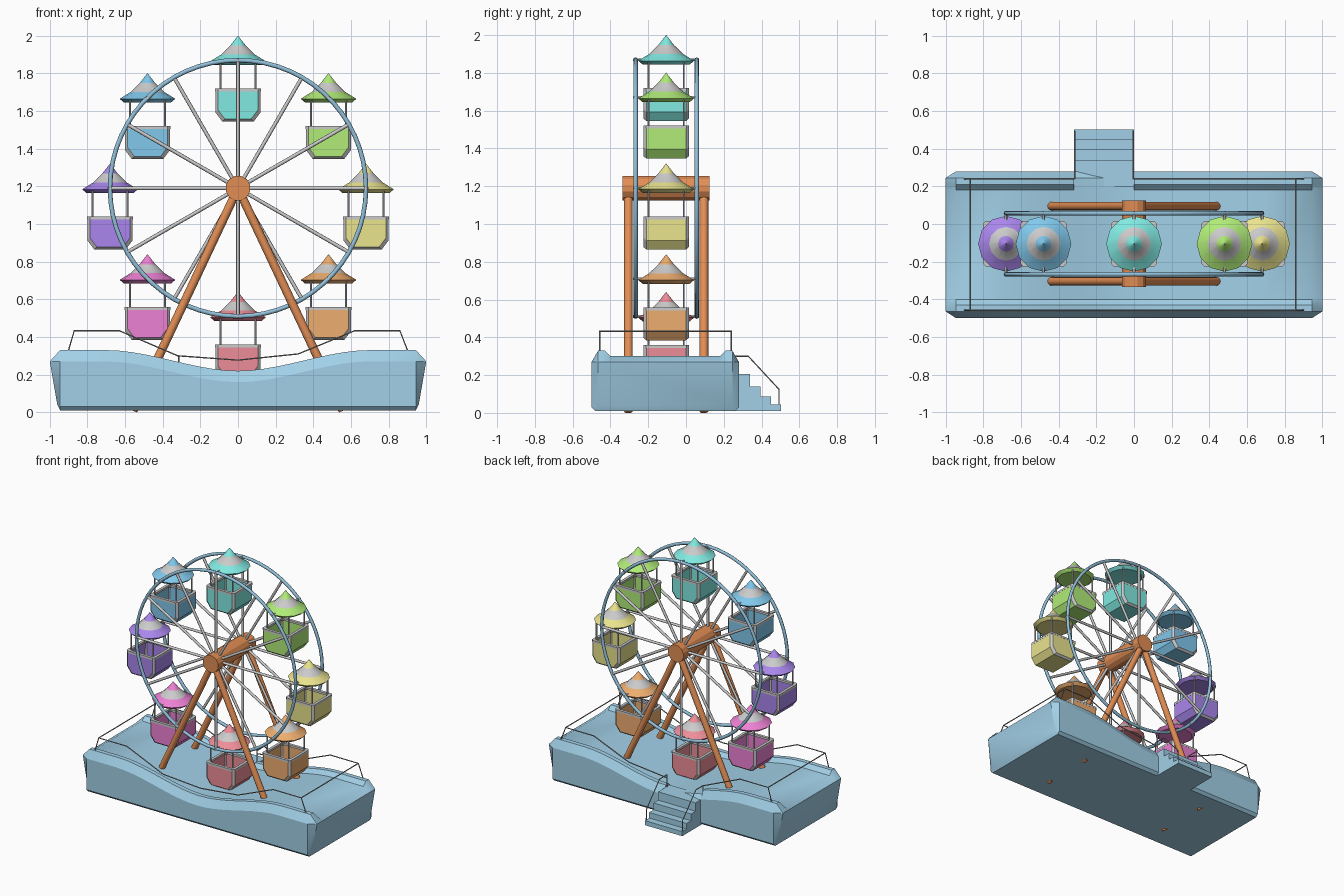
import bpy, bmesh, math
from mathutils import Vector

if "Cube" in bpy.data.objects:
    bpy.data.objects.remove(bpy.data.objects["Cube"])

CY, CZ, R = -0.105, 1.19, 0.68        # wheel centre and radius
RING_Y = (CY - 0.162, CY + 0.162)


def material(name, rgb):
    m = bpy.data.materials.new(name)
    m.diffuse_color = (*rgb, 1)
    m.use_nodes = True
    m.node_tree.nodes["Principled BSDF"].inputs["Base Color"].default_value = m.diffuse_color
    return m


BLUE = material("base_blue", (0.36, 0.63, 0.80))
RINGBLUE = material("ring_blue", (0.29, 0.53, 0.70))
ORANGE = material("support_orange", (0.76, 0.27, 0.09))
GREY = material("trim_grey", (0.72, 0.72, 0.72))
STEEL = material("steel", (0.55, 0.55, 0.55))
DARK = material("rail_dark", (0.35, 0.35, 0.35))


def finish(bm, name, mats, smooth=True):
    bmesh.ops.remove_doubles(bm, verts=bm.verts, dist=1e-5)
    bmesh.ops.recalc_face_normals(bm, faces=bm.faces)
    me = bpy.data.meshes.new(name)
    bm.to_mesh(me)
    bm.free()
    for m in mats:
        me.materials.append(m)
    ob = bpy.data.objects.new(name, me)
    bpy.context.collection.objects.link(ob)
    select(ob)
    if smooth:
        bpy.ops.object.shade_smooth_by_angle(angle=math.radians(30))
    return ob


def select(ob):
    bpy.ops.object.select_all(action='DESELECT')
    ob.select_set(True)
    bpy.context.view_layer.objects.active = ob


def tubes(name, paths, r, mat, res=2, cyclic=False):
    """Round bars along point paths."""
    cu = bpy.data.curves.new(name, 'CURVE')
    cu.dimensions = '3D'
    cu.bevel_depth, cu.bevel_resolution, cu.use_fill_caps = r, res, True
    for path in paths:
        sp = cu.splines.new('POLY')
        sp.points.add(len(path) - 1)
        for p, co in zip(sp.points, path):
            p.co = (*co, 1)
        sp.use_cyclic_u = cyclic
    cu.materials.append(mat)
    ob = bpy.data.objects.new(name, cu)
    bpy.context.collection.objects.link(ob)
    select(ob)
    bpy.ops.object.convert(target='MESH')
    bpy.ops.object.shade_smooth_by_angle(angle=math.radians(50))
    return ob


def loft(bm, loops, closed=True, mats=None):
    """Skin a list of equal point loops; returns the vertex loops."""
    vs = [[bm.verts.new(p) for p in lp] for lp in loops]
    n = len(vs[0])
    for k, (a, b) in enumerate(zip(vs, vs[1:])):
        for i in range(n if closed else n - 1):
            j = (i + 1) % n
            f = bm.faces.new((a[i], a[j], b[j], b[i]))
            f.material_index = mats[k] if mats else 0
    return vs


def wheel_pt(a, r, y):
    return (r * math.cos(a), y, CZ + r * math.sin(a))


# --- Base: wavy platform with raised long edges, notched at the stairs ---
def height(x):
    t = min(abs(x) / 0.7, 1)
    return 0.22 + 0.11 * t * t * (3 - 2 * t)


def section(x, notch=False):
    h = height(x)
    pts = [(-.48, .01), (-.5, .03), (-.5, h - .06), (-.465, h), (-.43, h), (-.40, h - .03),
           (.18, h - .03), (.21, h), (.245, h), (.28, h - .06), (.28, .03), (.26, .01)]
    if notch:
        pts = [(y, min(z, h - .03) if y > .15 else z) for y, z in pts]
    return [(x, y, z) for y, z in pts]


def end_section(s):
    out = []
    for _, y, z in section(s * .95):
        z = min(max(z, .04), .27)
        out.append((s * (.96 + .04 * (z - .04) / .23), min(max(y, -.465), .245), z))
    return out


xs = [-.945] + [-.7 + i * .07 for i in range(21)] + [.945]
loops = [end_section(-1)]
loops += [section(x) for x in xs if x < -.325] + [section(-.32)]
loops += [section(-.32, True)] + [section(x, True) for x in xs if -.31 < x < -.01]
loops += [section(0, True), section(0)] + [section(x) for x in xs if x > .01]
loops += [end_section(1)]
bm = bmesh.new()
vs = loft(bm, loops)
bm.faces.new(vs[0])
bm.faces.new(vs[-1])
finish(bm, "base_platform", [BLUE])

# --- Stairs at the back ---
profile = [(.2, .01), (.2, .205), (.34, .205), (.34, .14), (.395, .14), (.395, .088),
           (.45, .088), (.45, .045), (.503, .045), (.503, .01)]
bm = bmesh.new()
vs = loft(bm, [[(x, y, z) for y, z in profile] for x in (-.32, 0)])
bm.faces.new(vs[0])
bm.faces.new(vs[1])
finish(bm, "stairs", [BLUE], False)

# --- Safety rails round the deck and down the stairs ---
F, B = -.457, .24
left = [(-.9, .33), (-.87, .433), (-.63, .433), (-.32, .30)]
right = [(0, .277), (.32, .31), (.62, .433), (.86, .433), (.9, .33)]
front = [(x, F, z) for x, z in left + right]
stair = [(B, .30), (.33, .30), (.492, .125), (.492, .04)]
rails = [front, [(x, B, z) for x, z in left], [(x, B, z) for x, z in right]]
rails += [[(x, F, .433), (x, B, .433)] for x in (-.87, .86)]
rails += [[(x, y, z) for y, z in stair] for x in (-.315, -.005)]
rails += [[(x, B, .19), (x, B, .30)] for x in (-.315, -.005)]
tubes("safety_rails", rails, .004, DARK, 1)

# --- Support legs and hub ---
for name, y in (("front_legs", CY - .2), ("back_legs", CY + .2)):
    tubes(name, [[(s * .557, y, .008), (0, y, CZ)] for s in (-1, 1)], .023, ORANGE, 4)
bm = bmesh.new()
ring = [2 * math.pi * (i + .5) / 12 for i in range(12)]
vs = loft(bm, [[wheel_pt(a, .067, y) for a in ring] for y in (CY - .23, CY + .23)])
bm.faces.new(vs[0])
bm.faces.new(vs[1])
finish(bm, "hub", [ORANGE], False)

# --- Wheel: two rims with twelve spokes each ---
circle = [2 * math.pi * i / 60 for i in range(60)]
tubes("wheel_rims", [[wheel_pt(a, R, y) for a in circle] for y in RING_Y], .012, RINGBLUE, 2, True)
tubes("spokes", [[wheel_pt(i * math.pi / 6, .03, y), wheel_pt(i * math.pi / 6, R, y)]
                 for y in RING_Y for i in range(12)], .01, STEEL)


# --- Gondolas: striped roof, four posts, open tub with grey trim ---
def gondola(name, angle, rgb):
    mat = material(name + "_paint", rgb)
    o = Vector(wheel_pt(math.radians(angle), R, CY))
    P = lambda x, y, z: o + Vector((x, y, z))

    # roof
    prof = [(.0005, .13), (.042, .077), (.09, .03), (.148, -.006), (.124, -.026), (.0005, -.022)]
    bm = bmesh.new()
    dirs = [(math.cos(a), math.sin(a)) for a in (math.pi * i / 6 for i in range(12))]
    loft(bm, [[P(r * c, r * s, z) for c, s in dirs] for r, z in prof], mats=[0, 1, 0, 0, 0])
    finish(bm, name + "_roof", [mat, GREY])

    # tub
    def tub(w, low, y):
        return [P(x, y, z) for x, z in ((-w, -.16), (-w, low + .048), (-w + .036, low),
                                        (w - .036, low), (w, low + .048), (w, -.16))]
    bm = bmesh.new()
    ends = (tub(.106, -.312, -.12), tub(.12, -.325, -.105), tub(.12, -.325, .105), tub(.106, -.312, .12))
    vs = loft(bm, ends, False, [1, 0, 1])
    bm.faces.new(vs[0])
    bm.faces.new(vs[-1])
    ob = finish(bm, name + "_tub", [mat, GREY], False)
    mod = ob.modifiers.new("wall", 'SOLIDIFY')
    mod.thickness, mod.offset = .012, -1

    # grey rim: rectangular section swept round the chamfered tub top
    def outline(w, z):
        c = w - .014
        return [P(x, y, z) for x, y in ((w, c), (c, w), (-c, w), (-w, c),
                                        (-w, -c), (-c, -w), (c, -w), (w, -c))]
    bm = bmesh.new()
    loft(bm, [outline(w, z) for w, z in ((.121, -.166), (.121, -.15), (.1, -.15), (.1, -.166), (.121, -.166))])
    finish(bm, name + "_rim", [GREY], False)

    # posts and axle
    tubes(name + "_posts", [[P(x, y, -.165), P(x, y, -.015)] for x in (-.093, .093) for y in (-.093, .093)],
          .006, STEEL, 1)
    tubes(name + "_axle", [[P(0, -.175, 0), P(0, .175, 0)]], .008, STEEL, 1)


COLOURS = [("yellow", (.82, .77, .27)), ("green", (.44, .84, .19)), ("cyan", (.22, .82, .76)),
           ("blue", (.22, .58, .84)), ("purple", (.40, .24, .84)), ("magenta", (.85, .22, .66)),
           ("red", (.85, .27, .32)), ("orange", (.85, .42, .16))]
for i, (cname, rgb) in enumerate(COLOURS):
    gondola(cname + "_gondola", i * 45, rgb)
